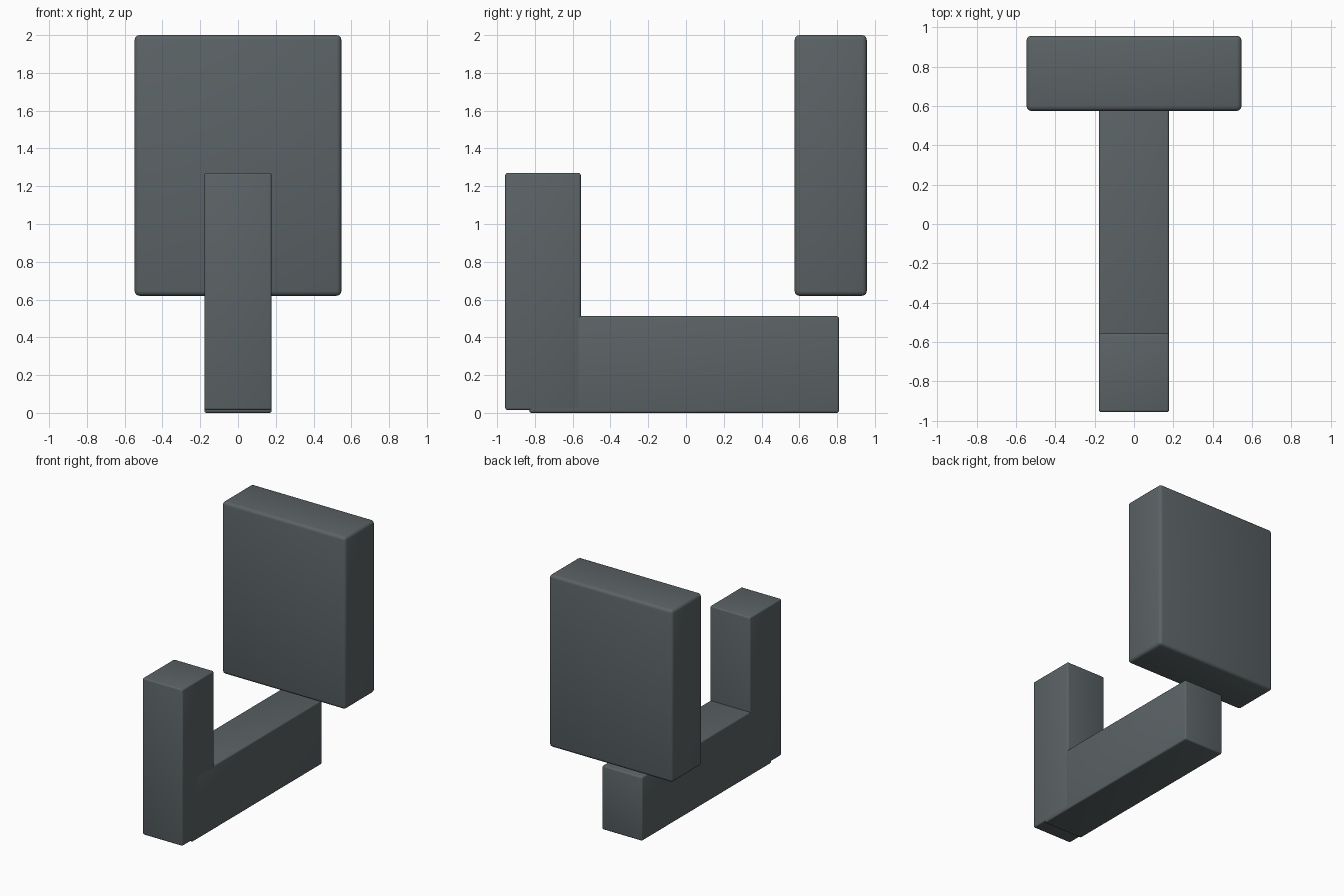
import bpy
import math

cube = bpy.data.objects.get("Cube")
if cube:
    bpy.data.objects.remove(cube, do_unlink=True)

# Single slate grey finish
slate = bpy.data.materials.new("slate_grey")
slate.use_nodes = True
color = (0.105, 0.125, 0.132, 1)
slate.diffuse_color = color
bsdf = slate.node_tree.nodes["Principled BSDF"]
bsdf.inputs["Base Color"].default_value = color
bsdf.inputs["Roughness"].default_value = 0.6


def rounded_box(name, low, high, radius):
    """Box between two corners with softly rounded edges."""
    center = [(a + b) / 2 for a, b in zip(low, high)]
    bpy.ops.mesh.primitive_cube_add(size=1, location=center)
    obj = bpy.context.object
    obj.name = name
    obj.scale = [b - a for a, b in zip(low, high)]
    bpy.ops.object.transform_apply(location=False, rotation=False, scale=True)
    obj.data.materials.append(slate)
    bevel = obj.modifiers.new("soft_edges", "BEVEL")
    bevel.width = radius
    bevel.segments = 3
    bpy.ops.object.modifier_apply(modifier=bevel.name)
    bpy.ops.object.shade_smooth_by_angle(angle=math.radians(40))
    return obj


# Wide upright panel floating above the rear of the beam
rounded_box("rear_panel", (-0.547, 0.575, 0.62), (0.547, 0.957, 2.0), 0.025)

# Upright post at the front
rounded_box("front_post", (-0.178, -0.957, 0.015), (0.178, -0.557, 1.27), 0.012)

# Long beam on the ground, its front end sunk into the post
rounded_box("base_beam", (-0.178, -0.83, 0.0), (0.178, 0.81, 0.512), 0.012)
